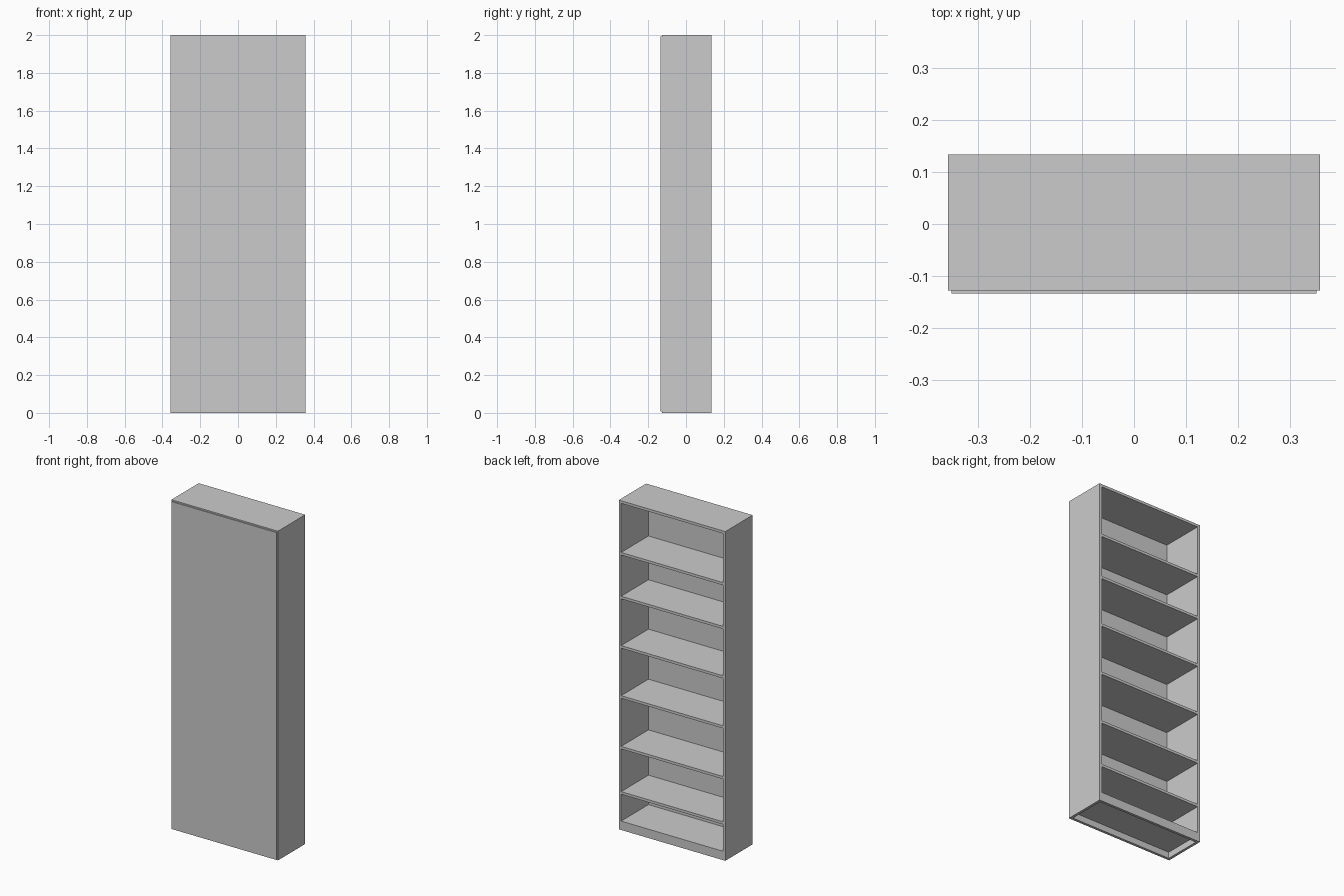
import bpy

if "Cube" in bpy.data.objects:
    bpy.data.objects.remove(bpy.data.objects["Cube"])

grey = bpy.data.materials.new("plain_grey")
grey.use_nodes = True
colour = (0.6, 0.6, 0.6, 1)
grey.diffuse_color = colour
grey.node_tree.nodes["Principled BSDF"].inputs["Base Color"].default_value = colour

HALF_W, HEIGHT = 0.358, 2.0
OPEN_Y, BACK_Y = 0.134, -0.128     # open edge and rear edge of the carcass
BOARD = 0.016                      # board thickness
INNER = HALF_W - BOARD
PLINTH = 0.054                     # top of the lowest board


def board(name, x, y, z):
    """Box between the given (low, high) limits on each axis."""
    bpy.ops.mesh.primitive_cube_add(size=1, location=[sum(r) / 2 for r in (x, y, z)])
    ob = bpy.context.object
    ob.name = name
    ob.scale = [r[1] - r[0] for r in (x, y, z)]
    bpy.ops.object.transform_apply(location=False, rotation=False, scale=True)
    ob.data.materials.append(grey)
    return ob


depth = (BACK_Y, OPEN_Y)
width = (-INNER, INNER)

# Side panels and top
board("left_side", (INNER, HALF_W), depth, (0, HEIGHT - BOARD))
board("right_side", (-HALF_W, -INNER), depth, (0, HEIGHT - BOARD))
board("top_board", (-HALF_W, HALF_W), depth, (HEIGHT - BOARD, HEIGHT))

# Bottom board and shelves, given by their upper surfaces
board("bottom_board", width, depth, (PLINTH - BOARD, PLINTH))
for i, top in enumerate((0.233, 0.508, 0.816, 1.12, 1.42, 1.686)):
    board(f"shelf_{i + 1}", width, depth, (top - BOARD, top))

# Plinth rails under the bottom board
board("open_side_plinth", width, (OPEN_Y - BOARD, OPEN_Y), (0, PLINTH - BOARD))
board("rear_plinth", width, (BACK_Y, BACK_Y + BOARD), (0, PLINTH - BOARD))

# Thin sheet closing the rear, slightly inset from the edges
board("closing_panel", (-0.351, 0.351), (-0.134, BACK_Y), (0.008, HEIGHT - 0.008))
